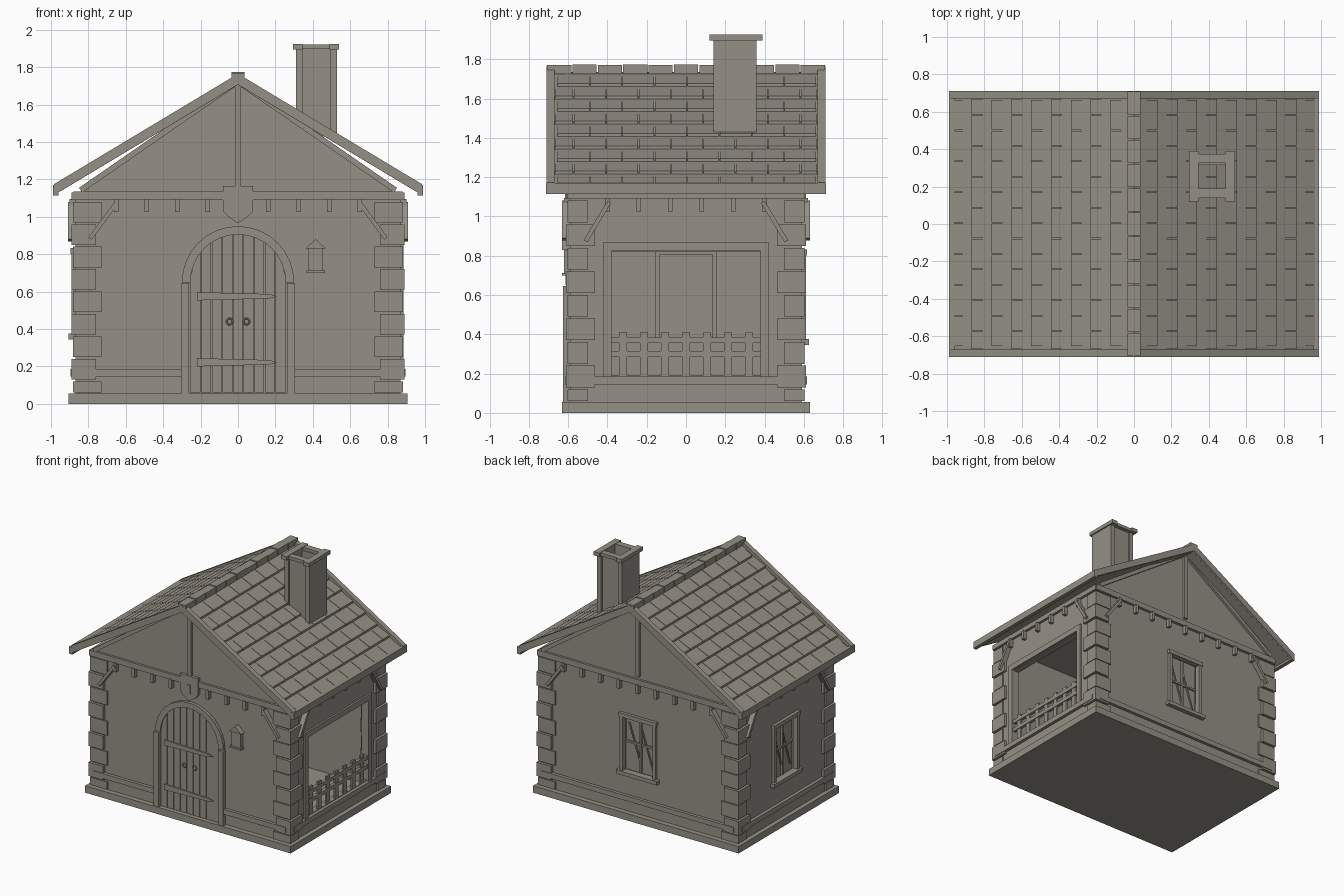
import bpy, bmesh, math
from mathutils import Vector, Matrix

if "Cube" in bpy.data.objects:
    bpy.data.objects.remove(bpy.data.objects["Cube"])

stone = bpy.data.materials.new("warm_grey_stone")
stone.diffuse_color = (0.30, 0.28, 0.24, 1)
stone.use_nodes = True
stone.node_tree.nodes["Principled BSDF"].inputs["Base Color"].default_value = stone.diffuse_color


def finish(name, bm):
    bmesh.ops.recalc_face_normals(bm, faces=bm.faces)
    me = bpy.data.meshes.new(name)
    bm.to_mesh(me)
    bm.free()
    me.materials.append(stone)
    ob = bpy.data.objects.new(name, me)
    bpy.context.collection.objects.link(ob)
    return ob


def add_box(bm, x0, x1, y0, y1, z0, z1):
    m = Matrix.Translation(((x0 + x1) / 2, (y0 + y1) / 2, (z0 + z1) / 2))
    bmesh.ops.create_cube(bm, size=1, matrix=m @ Matrix.Diagonal((x1 - x0, y1 - y0, z1 - z0, 1)))


def boxes(name, items):
    bm = bmesh.new()
    for it in items:
        add_box(bm, *it)
    return finish(name, bm)


def add_prism(bm, pts, d0, d1, axis="y"):
    """Extrude a (horizontal, z) outline along y or x."""
    def place(p, d):
        return (p[0], d, p[1]) if axis == "y" else (d, p[0], p[1])
    a = [bm.verts.new(place(p, d0)) for p in pts]
    b = [bm.verts.new(place(p, d1)) for p in pts]
    bm.faces.new(a)
    bm.faces.new(b[::-1])
    for i in range(len(pts)):
        j = (i + 1) % len(pts)
        bm.faces.new((a[i], b[i], b[j], a[j]))


def prisms(name, items):
    bm = bmesh.new()
    for it in items:
        add_prism(bm, *it)
    return finish(name, bm)


def strip(p, q, t):
    """Four-point outline of a bar from p to q with its top on the line."""
    n = Vector((q[0] - p[0], q[1] - p[1])).normalized() * t
    s = 1 if q[0] > p[0] else -1
    return [p, q, (q[0] + s * n.y, q[1] - s * n.x), (p[0] + s * n.y, p[1] - s * n.x)]


SIGNS = (-1, 1)

# Plinth and hollow walls with window openings
boxes("plinth", [(-.905, .905, -.63, .63, 0, .055)])
walls = boxes("walls", [(-.87, .87, -.59, .59, .05, 1.13)])
cutter = boxes("cutter", [(-.82, .82, -.54, .54, .06, 1.1)])
cuts = [cutter,
        boxes("cutter", [(.7, 1, -.38, .38, .19, .82)]),
        boxes("cutter", [(-1, -.7, -.155, .155, .37, .82)]),
        boxes("cutter", [(-.155, .155, .45, .8, .37, .82)])]
bpy.context.view_layer.objects.active = walls
for c in cuts:
    mod = walls.modifiers.new("opening", "BOOLEAN")
    mod.object, mod.operation, mod.solver = c, "DIFFERENCE", "EXACT"
    bpy.ops.object.modifier_apply(modifier=mod.name)
for c in cuts:
    bpy.data.objects.remove(c)

# Corner stones, alternating long and short on each face
blocks = []
for i in range(9):
    z0, z1 = (.06, .12) if i == 0 else (.01 + .12 * i, .12 + .12 * i)
    lx, ly = (.155, .11) if i % 2 == 0 else (.125, .145)
    out = .0 if i % 2 == 0 else .008
    for sx in SIGNS:
        for sy in SIGNS:
            xs = sorted((sx * (.882 + out), sx * (.885 - lx)))
            ys = sorted((sy * (.602 + out), sy * (.608 - ly)))
            blocks.append((*xs, *ys, z0, z1))
boxes("corner_stones", blocks)

# Top beams, joist ends and low rails
beams, joists, rails = [], [], []
for s in SIGNS:
    beams.append((-.88, .88, *sorted((s * .57, s * .612)), 1.09, 1.135))
    beams.append((*sorted((s * .84, s * .89)), -.605, .605, 1.09, 1.13))
    for i in range(-4, 5):
        joists.append((i * .163 - .012, i * .163 + .012, *sorted((s * .58, s * .622)), 1.025, 1.095))
    for y in (-.4, -.24, -.08, .08, .24, .4):
        joists.append((*sorted((s * .86, s * .9)), y - .012, y + .012, 1.025, 1.095))
    rails.append((*sorted((s * .86, s * .895)), -.57, .57, .145, .185))
    rails.append((*sorted((s * .29, s * .85)), -.615, -.58, .145, .185))
rails.append((-.85, .85, .58, .615, .145, .185))
boxes("top_beams", beams)
boxes("joist_ends", joists)
boxes("low_rails", rails)

# Diagonal braces at every corner
br = []
for s in SIGNS:
    for t in SIGNS:
        br.append((strip((s * .66, 1.08), (s * .80, .89), .022), t * .59, t * .63, "y"))
        br.append((strip((s * .40, 1.08), (s * .52, .88), .022), t * .87, t * .91, "x"))
prisms("corner_braces", br)

# Gable panels, sloped gable trim and centre posts
prisms("gables", [([(-.85, 1.13), (.85, 1.13), (0, 1.735)], s * .565, s * .595) for s in SIGNS])
prisms("gable_trim", [(strip((0, 1.742), (t * .85, 1.155), .03), s * .59, s * .615)
                      for s in SIGNS for t in SIGNS])
boxes("gable_posts", [(-.016, .016, *sorted((s * .59, s * .615)), 1.16, 1.71) for s in SIGNS])

# Roof deck, verge boards and eave boards
SL = .6
prisms("roof_deck", [(strip((0, 1.735), (s * .97, 1.735 - SL * .97), .025), -.69, .69) for s in SIGNS])
prisms("verge_boards", [(strip((0, 1.765), (s * .985, 1.765 - SL * .985), .05), t * .67, t * .71)
                        for s in SIGNS for t in SIGNS])
boxes("eave_boards", [(*sorted((s * .96, s * .99)), -.712, .712, 1.115, 1.17) for s in SIGNS])

# Shingle rows, each course lifted at its lower edge with staggered joints
tiles = []
for s in SIGNS:
    for r in range(9):
        x0, x1 = .02 + .106 * r, .02 + .106 * (r + 1)
        prof = [(s * x0, 1.736 - SL * x0), (s * x1, 1.752 - SL * x1),
                (s * x1, 1.73 - SL * x1), (s * x0, 1.72 - SL * x0)]
        edges = [-.67] + [-.655 + .0825 * (r % 2) + .165 * k for k in range(9)] + [.67]
        edges = [e for e in edges if abs(e) <= .67]
        for a, b in zip(edges, edges[1:]):
            if b - a > .02:
                tiles.append((prof, a + .002, b - .002))
prisms("shingles", tiles)

# Ridge caps
boxes("ridge_caps", [(-.034, .034, -.71 + .1291 * i + .003, -.71 + .1291 * (i + 1) - .003,
                      1.725, 1.77 + .004 * (i % 2)) for i in range(11)])

# Hollow chimney with corner posts and slab cap
boxes("chimney", [(.31, .345, .14, .36, 1.43, 1.9), (.495, .53, .14, .36, 1.43, 1.9),
                  (.345, .495, .155, .185, 1.43, 1.9), (.345, .495, .315, .345, 1.43, 1.9)])
boxes("chimney_cap", [(.295, .345, .12, .39, 1.895, 1.925), (.49, .54, .12, .39, 1.895, 1.925),
                      (.345, .49, .14, .19, 1.897, 1.922), (.345, .49, .325, .375, 1.897, 1.922)])


# Arched door made of planks clipped by the arch curve
def arch(x, r, zc=.65):
    return zc + math.sqrt(max(r * r - x * x, 0))


planks = []
n, R = 9, .255
for i in range(n):
    a, b = -R + 2 * R * i / n + .002, -R + 2 * R * (i + 1) / n - .002
    top = [(a + (b - a) * k / 4, arch(a + (b - a) * k / 4, R)) for k in range(5)]
    planks.append(([(b, .06), (a, .06)] + top, -.604, -.58))
prisms("door_planks", planks)

# Door surround: two posts and an arch ring
boxes("door_posts", [(*sorted((s * .262, s * .305)), -.625, -.58, .055, .645) for s in SIGNS])
ring = []
for i in range(16):
    c = [(math.cos(math.pi * k / 16), math.sin(math.pi * k / 16)) for k in (i, i + 1)]
    ring.append(([(c[0][0] * .255, .65 + c[0][1] * .255), (c[0][0] * .3, .65 + c[0][1] * .3),
                  (c[1][0] * .3, .65 + c[1][1] * .3), (c[1][0] * .255, .65 + c[1][1] * .255)], -.613, -.58))
ring_ob = prisms("door_arch", ring)
bm = bmesh.new()
bm.from_mesh(ring_ob.data)
bmesh.ops.remove_doubles(bm, verts=bm.verts, dist=.0005)
bm.to_mesh(ring_ob.data)
bm.free()

# Strap hinges and ring handles
prisms("door_hinges", [([(-.22, z - .022), (.17, z - .012), (.21, z), (.17, z + .012), (-.22, z + .022)],
                        -.614, -.6) for z in (.222, .575)])
for s in SIGNS:
    bpy.ops.mesh.primitive_torus_add(major_radius=.016, minor_radius=.005, major_segments=16, minor_segments=6,
                                     location=(s * .045, -.61, .44), rotation=(math.pi / 2, 0, 0))
    bpy.context.object.name = "door_handle"
    bpy.context.object.data.materials.append(stone)
    bpy.ops.object.shade_smooth_by_angle()

# Wall lantern and plain shield over the door
prisms("lantern", [([(.375, .71), (.455, .71), (.455, .83), (.375, .83)], -.62, -.59),
                   ([(.36, .83), (.47, .83), (.415, .88)], -.632, -.59),
                   ([(.365, .70), (.465, .70), (.465, .713), (.365, .713)], -.63, -.59)])
prisms("shield", [([(-.08, 1.165), (-.08, 1.03), (-.05, 1.0), (0, .965), (.05, 1.0), (.08, 1.03), (.08, 1.165)],
                   -.617, -.59)])

# Large side opening: frame and railing
boxes("side_frame", [(.85, .885, *sorted((s * .38, s * .42)), .185, .87) for s in SIGNS]
      + [(.85, .885, -.38, .38, .825, .87)])
boxes("railing", [(.85, .875, -.38, .38, .285, .315), (.85, .875, -.38, .38, .355, .385)]
      + [(.855, .87, i * .107 - .02, i * .107 + .02, .185, .41) for i in range(-3, 4)])


# Small windows: frame, sill, pane, upright bar and slanted bars
def small_window(name, matrix):
    bm = bmesh.new()
    for s in SIGNS:
        add_box(bm, *sorted((s * .13, s * .158)), -.02, .02, .37, .82)
    add_box(bm, -.165, .165, -.02, .025, .80, .832)
    add_box(bm, -.18, .18, -.02, .035, .345, .375)
    add_box(bm, -.135, .135, -.04, -.032, .37, .81)
    add_box(bm, -.008, .008, -.034, -.015, .37, .81)
    add_box(bm, -.135, .135, -.034, -.018, .59, .605)
    for x in (-.07, .03):
        add_prism(bm, [(x - .04, .42), (x - .03, .42), (x + .08, .75), (x + .07, .75)], -.034, -.022)
    bm.transform(matrix)
    finish(name, bm)


small_window("back_window", Matrix.Translation((0, .59, 0)))
small_window("left_window", Matrix.Translation((-.87, 0, 0)) @ Matrix.Rotation(math.pi / 2, 4, "Z"))
